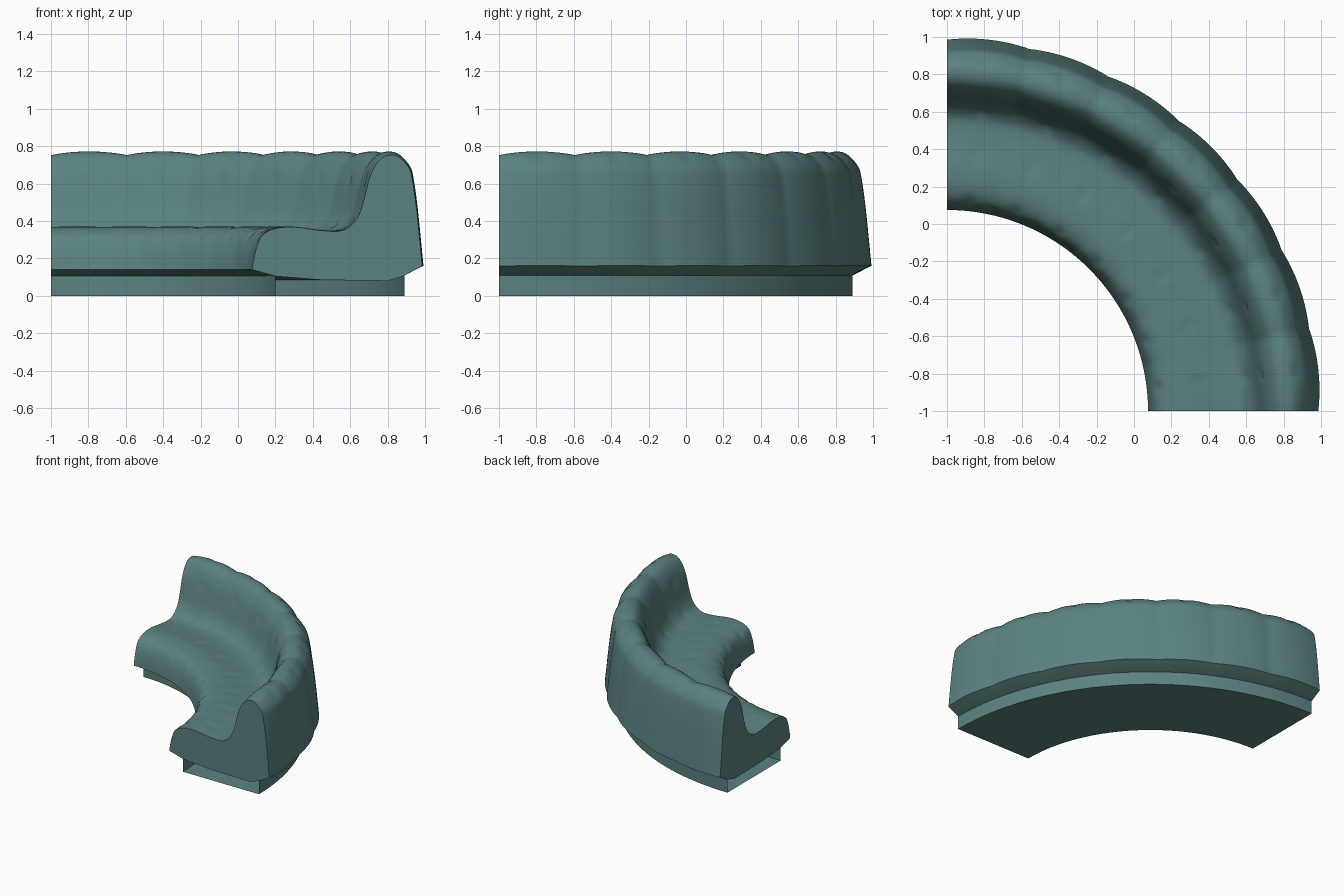
import bpy, bmesh, math
from mathutils import Vector

cube = bpy.data.objects.get("Cube")
if cube:
    bpy.data.objects.remove(cube, do_unlink=True)

LOBES, STEPS = 7, 14          # padded lobes along the quarter turn

teal = bpy.data.materials.new("teal_upholstery")
teal.use_nodes = True
COLOR = (0.105, 0.225, 0.22, 1)
teal.diffuse_color = COLOR
bsdf = next(n for n in teal.node_tree.nodes if n.type == "BSDF_PRINCIPLED")
bsdf.inputs["Base Color"].default_value = COLOR

# Cushion outline: (radius, height, puff of each lobe)
CUSHION = [(1.075, .14, 0), (1.085, .20, .003), (1.10, .26, .005), (1.13, .325, .004),
           (1.20, .36, .003), (1.30, .368, .002), (1.42, .352, .003), (1.53, .345, .004),
           (1.59, .365, .006), (1.64, .42, .008), (1.67, .50, .01), (1.70, .62, .012),
           (1.73, .69, .014), (1.77, .738, .018), (1.815, .752, .02), (1.86, .742, .018),
           (1.91, .69, .016), (1.93, .63, .015), (1.955, .46, .013), (1.985, .16, .013)]
UNDERSIDE = [(1.89, .108), (1.80, .08), (1.45, .085), (1.20, .105)]
# Button rows: (radius, height)
BUTTONS = [(1.13, .325), (1.36, .36), (1.61, .38), (1.70, .62), (1.87, .735)]


def smooth_outline(points, cuts=3):
    """Rounded curve through the outline points."""
    pts = [Vector(p) for p in points]
    out = []
    for i in range(len(pts) - 1):
        a, b, c, d = pts[max(i - 1, 0)], pts[i], pts[i + 1], pts[min(i + 2, len(pts) - 1)]
        for k in range(cuts):
            t = k / cuts
            out.append(b + t / 2 * (c - a + t * (2 * a - 5 * b + 4 * c - d + t * (3 * (b - c) + d - a))))
    return out + [pts[-1]]


def cushion_section(u):
    """Section at u lobes along the arc, padded and dimpled."""
    base = smooth_outline(CUSHION)
    bulge = abs(math.sin(math.pi * u)) ** 0.8
    along = (u % 1 - 0.5) * math.pi / 2 / LOBES
    section = []
    for i, p in enumerate(base):
        t = base[min(i + 1, len(base) - 1)] - base[max(i - 1, 0)]
        normal = Vector((-t.y, t.x)).normalized()
        push = p.z * bulge
        for r, z in BUTTONS:
            d2 = (p.x - r) ** 2 + (p.y - z) ** 2 + (along * r) ** 2
            push -= 0.012 * math.exp(-d2 / 0.0009)
        section.append((p.x + normal.x * push, p.y + normal.y * push))
    return section + UNDERSIDE


def sweep(name, section_at, closed):
    """Sweep a section through a quarter turn about the inner corner."""
    bm = bmesh.new()
    rings = []
    total = LOBES * STEPS
    for s in range(total + 1):
        a = math.pi / 2 * s / total
        rings.append([bm.verts.new((r * math.cos(a) - 1, r * math.sin(a) - 1, z))
                      for r, z in section_at(s / STEPS)])
    n = len(rings[0])
    for lo, hi in zip(rings, rings[1:]):
        for i in range(n if closed else n - 1):
            j = (i + 1) % n
            bm.faces.new((lo[i], hi[i], hi[j], lo[j]))
    if closed:
        bm.faces.new(rings[0])
        bm.faces.new(rings[-1][::-1])
        bmesh.ops.recalc_face_normals(bm, faces=bm.faces)
    mesh = bpy.data.meshes.new(name)
    bm.to_mesh(mesh)
    bm.free()
    mesh.materials.append(teal)
    obj = bpy.data.objects.new(name, mesh)
    bpy.context.collection.objects.link(obj)
    bpy.ops.object.select_all(action="DESELECT")
    obj.select_set(True)
    bpy.context.view_layer.objects.active = obj
    bpy.ops.object.shade_smooth_by_angle(angle=math.radians(35))
    return obj


# Padded seat and backrest in one curved body
sweep("cushion", cushion_section, True)

# Recessed plinth, open at both ends
sweep("plinth", lambda u: [(1.20, .105), (1.20, 0), (1.89, 0), (1.89, .108)], False)
